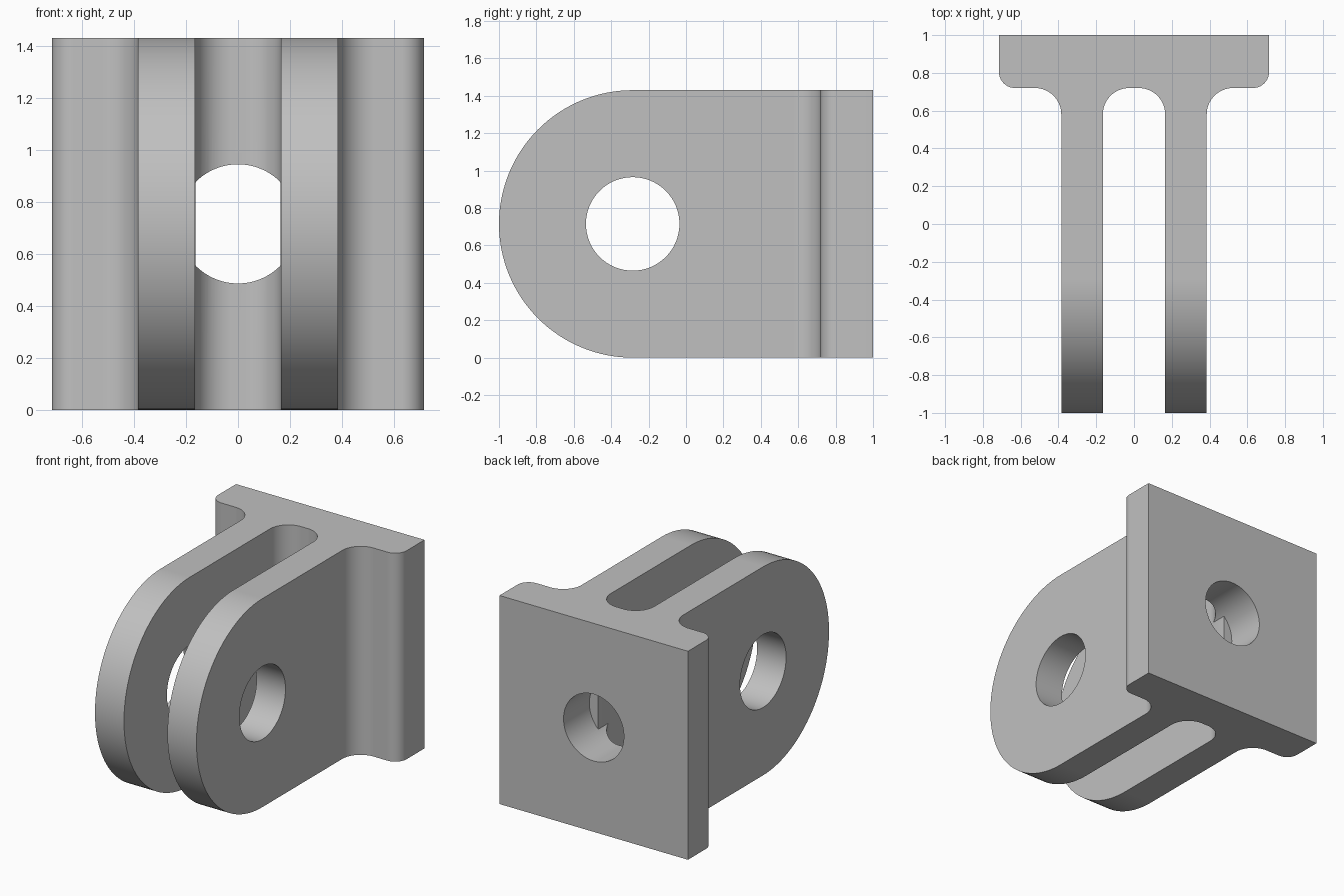
import bpy, bmesh
from math import sin, cos, pi, radians
from mathutils import Vector

cube = bpy.data.objects.get("Cube")
if cube:
    bpy.data.objects.remove(cube, do_unlink=True)

HALF = 0.715        # half the plate width and height
PLATE_Y = 0.72      # front of the plate
INNER, OUTER = 0.165, 0.385   # lug faces
FILLET, CORNER = 0.14, 0.085
PIN_Y = -0.285


def arc(cx, cy, r, start, end, n=16):
    """Points on an arc, angles in degrees."""
    angles = [radians(start + (end - start) * i / n) for i in range(n + 1)]
    return [(cx + r * cos(a), cy + r * sin(a)) for a in angles]


def prism(name, points, place, start, end):
    """Extrude a 2D outline; place(u, v, w) gives the 3D position."""
    bm = bmesh.new()
    face = bm.faces.new([bm.verts.new(place(u, v, start)) for u, v in points])
    side = bmesh.ops.extrude_face_region(bm, geom=[face])
    shift = Vector(place(0, 0, end)) - Vector(place(0, 0, start))
    moved = [g for g in side["geom"] if isinstance(g, bmesh.types.BMVert)]
    bmesh.ops.translate(bm, verts=moved, vec=shift)
    bmesh.ops.recalc_face_normals(bm, faces=bm.faces)
    mesh = bpy.data.meshes.new(name)
    bm.to_mesh(mesh)
    bm.free()
    obj = bpy.data.objects.new(name, mesh)
    bpy.context.collection.objects.link(obj)
    return obj


def along_x(u, v, w):
    return (w, u, v)


def along_y(u, v, w):
    return (u, w, v)


def along_z(u, v, w):
    return (u, v, w)


def combine(obj, cutter, operation):
    """Apply a boolean and remove its helper."""
    cutter.hide_render = True
    mod = obj.modifiers.new("cut", 'BOOLEAN')
    mod.operation, mod.solver, mod.object = operation, 'EXACT', cutter
    bpy.context.view_layer.objects.active = obj
    bpy.ops.object.modifier_apply(modifier=mod.name)
    bpy.data.objects.remove(cutter, do_unlink=True)


# Plate and two lugs with fillets, as one plan outline
half = arc(INNER - FILLET, PLATE_Y - FILLET, FILLET, 90, 0)
half += [(INNER, -1.1), (OUTER, -1.1)]
half += arc(OUTER + FILLET, PLATE_Y - FILLET, FILLET, 180, 90)
half += arc(HALF - CORNER, PLATE_Y + CORNER, CORNER, -90, 0, 10)
half += [(HALF, 1)]
outline = half + [(-x, y) for x, y in reversed(half)]
bracket = prism("clevis_bracket", outline, along_z, -0.1, 1.53)

# Rounded lug ends
side = arc(PIN_Y, HALF, HALF, 90, 270, 64) + [(1.2, 0), (1.2, 2 * HALF)]
combine(bracket, prism("side_shape", side, along_x, -1, 1), 'INTERSECT')

# Pin hole through both lugs
pin = arc(PIN_Y, HALF, 0.25, 0, 360, 64)[:-1]
combine(bracket, prism("pin_cutter", pin, along_x, -1, 1), 'DIFFERENCE')

# Plate hole, narrowed to the slot width in front of the plate
bolt = arc(0, HALF, 0.229, 0, 360, 96)[:-1]
combine(bracket, prism("bolt_cutter", bolt, along_y, PLATE_Y, 1.2), 'DIFFERENCE')
w = INNER - 0.001
slot = [(max(-w, min(w, x)), z) for x, z in bolt]
combine(bracket, prism("slot_cutter", slot, along_y, 0.5, 0.75), 'DIFFERENCE')

# Plain grey metal
grey = bpy.data.materials.new("plain_grey")
grey.use_nodes = True
colour = (0.53, 0.53, 0.53, 1)
grey.diffuse_color = colour
grey.node_tree.nodes["Principled BSDF"].inputs["Base Color"].default_value = colour
bracket.data.materials.clear()
bracket.data.materials.append(grey)
for poly in bracket.data.polygons:
    poly.material_index = 0

# Smooth curves with crisp edges
bpy.ops.object.select_all(action='DESELECT')
bracket.select_set(True)
bpy.context.view_layer.objects.active = bracket
bpy.ops.object.shade_smooth_by_angle(angle=radians(30))
normals = bracket.modifiers.new("flat_face_normals", 'WEIGHTED_NORMAL')
normals.keep_sharp = True
